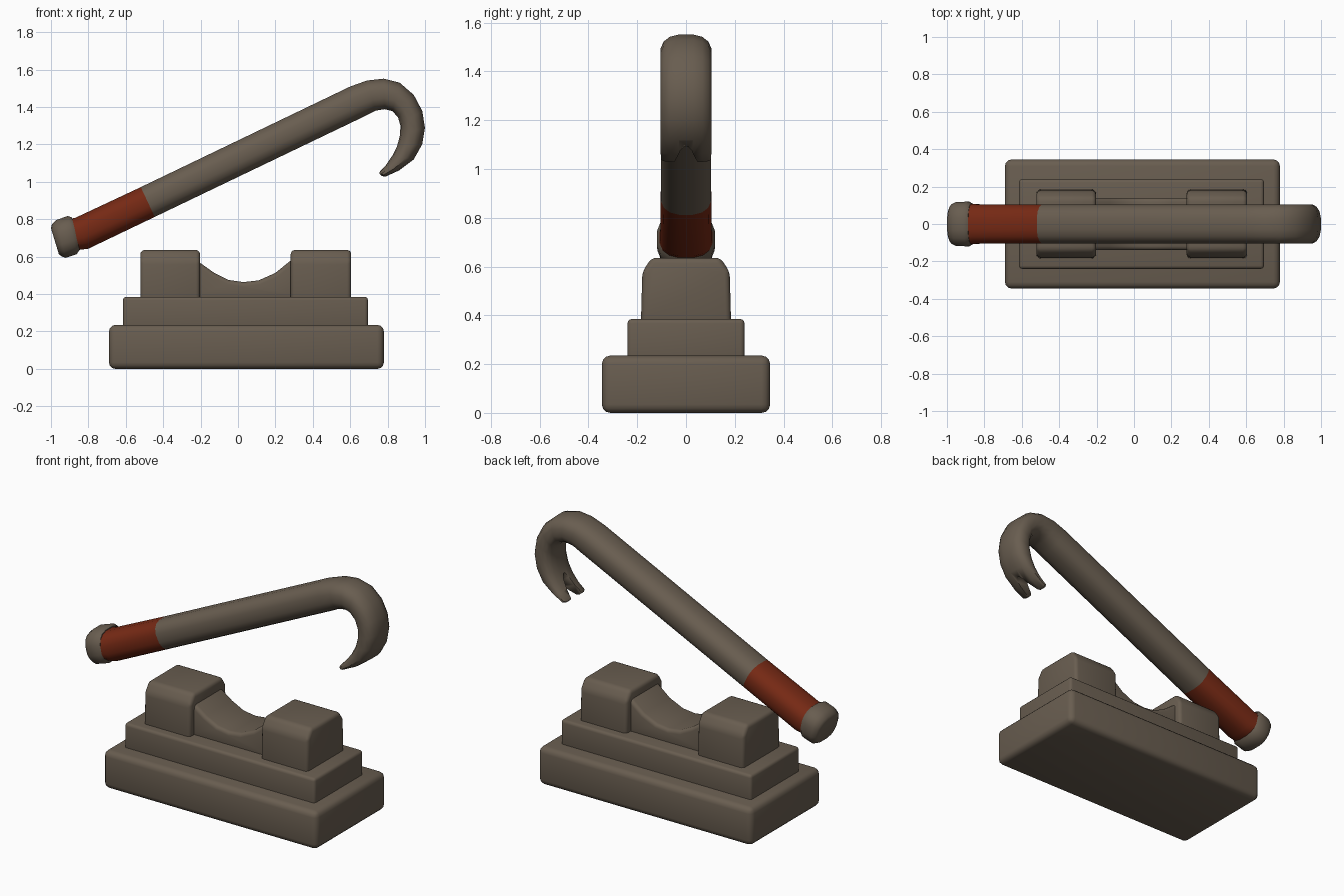
import bpy, bmesh, math
from mathutils import Vector

if "Cube" in bpy.data.objects:
    bpy.data.objects.remove(bpy.data.objects["Cube"])


def material(name, rgb):
    m = bpy.data.materials.new(name)
    m.diffuse_color = (*rgb, 1)
    m.use_nodes = True
    m.node_tree.nodes["Principled BSDF"].inputs["Base Color"].default_value = m.diffuse_color
    return m


STONE = material("brown_stone", (0.14, 0.11, 0.08))
RED = material("rust_red", (0.18, 0.022, 0.007))


def finish(name, bm, mat, bevel=0.0, segments=3):
    """Bevel the hard edges, make the object and shade it smooth."""
    bmesh.ops.recalc_face_normals(bm, faces=bm.faces)
    if bevel:
        hard = [e for e in bm.edges if e.calc_face_angle(0) > 0.5]
        bmesh.ops.bevel(bm, geom=hard, offset=bevel, segments=segments,
                        profile=0.5, affect='EDGES', clamp_overlap=True)
    mesh = bpy.data.meshes.new(name)
    bm.to_mesh(mesh)
    bm.free()
    mesh.materials.append(mat)
    ob = bpy.data.objects.new(name, mesh)
    bpy.context.collection.objects.link(ob)
    bpy.ops.object.select_all(action='DESELECT')
    ob.select_set(True)
    bpy.context.view_layer.objects.active = ob
    bpy.ops.object.shade_smooth_by_angle(angle=math.radians(40))
    return ob


def skin(rings):
    """Closed surface through matching rings of points."""
    bm = bmesh.new()
    loops = [[bm.verts.new(p) for p in ring] for ring in rings]
    n = len(loops[0])
    for a, b in zip(loops, loops[1:]):
        for i in range(n):
            j = (i + 1) % n
            bm.faces.new((a[i], a[j], b[j], b[i]))
    bm.faces.new(loops[0])
    bm.faces.new(loops[-1][::-1])
    return bm


def prism(name, profile, place, start, end, bevel=0.0):
    rings = [[place(u, v, t) for u, v in profile] for t in (start, end)]
    return finish(name, skin(rings), STONE, bevel)


def tube(name, sections, mat, sides=16):
    """Sweep a squarish oval; each section is outer x, z, inner x, z, half width."""
    rings = []
    for ox, oz, ix, iz, w in sections:
        mid = Vector(((ox + ix) / 2, 0, (oz + iz) / 2))
        half = Vector(((ox - ix) / 2, 0, (oz - iz) / 2))
        ring = []
        for k in range(sides):
            a = 2 * math.pi * (k + 0.5) / sides
            c, s = (math.copysign(abs(f) ** 0.78, f) for f in (math.cos(a), math.sin(a)))
            ring.append(mid + half * c * 1.01 + Vector((0, w * s * 1.01, 0)))
        rings.append(ring)
    return finish(name, skin(rings), mat)


def along_x(u, v, t):
    return (t, u, v)


def along_y(u, v, t):
    return (u, t, v)


# Two stepped plinth tiers
for name, x0, x1, y, z0, z1, bev in (
        ("lower_plinth", -0.69, 0.78, 0.345, 0.0, 0.235, 0.035),
        ("upper_plinth", -0.615, 0.695, 0.24, 0.2, 0.385, 0.018)):
    prism(name, [(-y, z0), (y, z0), (y, z1), (-y, z1)], along_x, x0, x1, bev)

# Pair of support blocks with sloped shoulders
block = [(-0.185, 0.36), (0.185, 0.36), (0.179, 0.58),
         (0.14, 0.636), (-0.14, 0.636), (-0.179, 0.58)]
prism("left_block", block, along_x, -0.522, -0.203, 0.022)
prism("right_block", block, along_x, 0.282, 0.605, 0.022)

# Hollowed saddle between the blocks
saddle = [(-0.28, 0.36), (-0.28, 0.605), (-0.2, 0.565), (-0.13, 0.515), (-0.05, 0.475),
          (0.03, 0.464), (0.11, 0.473), (0.2, 0.513), (0.28, 0.578), (0.35, 0.605),
          (0.35, 0.36)]
prism("saddle", saddle, along_y, -0.14, 0.14, 0.022)

# Straight shaft running into the curved hook
bar = tube("bar_and_hook", [
    (-0.52, 0.972, -0.445, 0.812, 0.104),
    (0.60, 1.51, 0.677, 1.35, 0.104),
    (0.69, 1.542, 0.735, 1.38, 0.104),
    (0.78, 1.552, 0.785, 1.388, 0.105),
    (0.865, 1.53, 0.825, 1.378, 0.106),
    (0.94, 1.465, 0.855, 1.345, 0.106),
    (0.985, 1.38, 0.868, 1.30, 0.106),
    (1.0, 1.29, 0.866, 1.25, 0.106),
    (0.985, 1.20, 0.85, 1.19, 0.106),
    (0.94, 1.12, 0.825, 1.14, 0.106),
    (0.86, 1.06, 0.79, 1.09, 0.105),
    (0.79, 1.027, 0.757, 1.055, 0.102),
    (0.77, 1.03, 0.755, 1.044, 0.085)], STONE)

# Notch that splits the hook tip into two prongs
tip, normal = Vector((-0.75, 0, -0.66)), Vector((0.66, 0, -0.75))
apex = Vector((0.875, 0, 1.125))
notch = [(0, -0.008), (0.03, -0.024), (0.2, -0.065),
         (0.2, 0.065), (0.03, 0.024), (0, 0.008)]
cutter = prism("notch_cutter", notch,
               lambda u, v, t: apex + tip * u + normal * t + Vector((0, v, 0)),
               -0.13, 0.13)
cutter.hide_render = True
mod = bar.modifiers.new("notch", 'BOOLEAN')
mod.operation, mod.solver, mod.object = 'DIFFERENCE', 'EXACT', cutter
bpy.context.view_layer.objects.active = bar
bpy.ops.object.modifier_apply(modifier="notch")
bpy.data.objects.remove(cutter)

# Red grip and rounded end cap
tube("grip", [(-0.915, 0.80, -0.855, 0.635, 0.11),
              (-0.87, 0.808, -0.80, 0.642, 0.106),
              (-0.52, 0.972, -0.445, 0.812, 0.104)], RED)
tube("end_cap", [(-1.0, 0.752, -0.958, 0.614, 0.085),
                 (-0.995, 0.773, -0.945, 0.602, 0.105),
                 (-0.97, 0.797, -0.922, 0.593, 0.118),
                 (-0.91, 0.818, -0.862, 0.613, 0.12),
                 (-0.888, 0.81, -0.846, 0.636, 0.108)], STONE)
